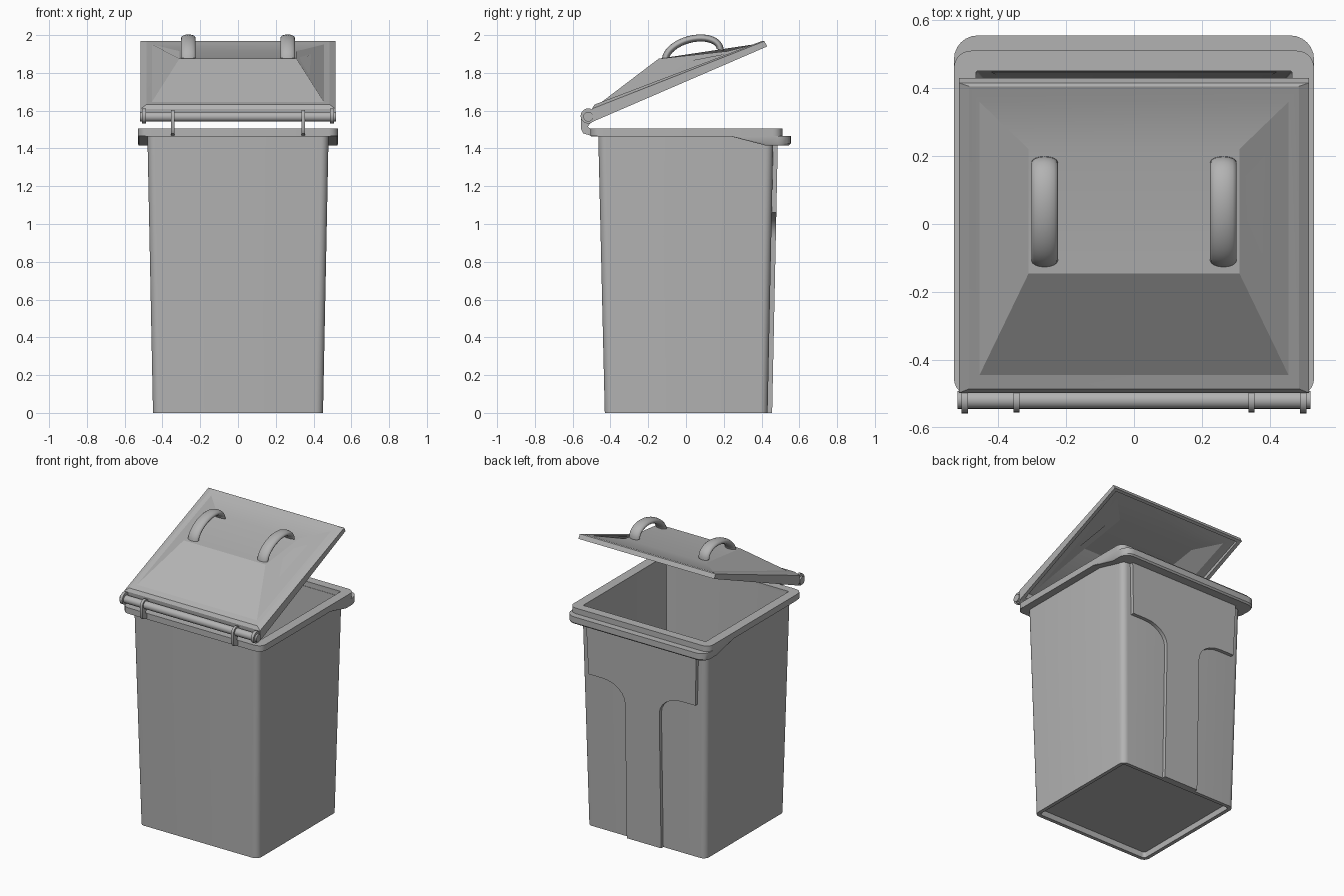
import bpy, bmesh
from math import sin, cos, pi, radians
from mathutils import Vector

if "Cube" in bpy.data.objects:
    bpy.data.objects.remove(bpy.data.objects["Cube"])

grey = bpy.data.materials.new("grey_plastic")
grey.use_nodes = True
COLOUR = (0.45, 0.45, 0.45, 1)
grey.diffuse_color = COLOUR
grey.node_tree.nodes["Principled BSDF"].inputs["Base Color"].default_value = COLOUR


def finish(bm, name, angle=30):
    bmesh.ops.recalc_face_normals(bm, faces=bm.faces)
    mesh = bpy.data.meshes.new(name)
    bm.to_mesh(mesh)
    bm.free()
    mesh.materials.append(grey)
    ob = bpy.data.objects.new(name, mesh)
    bpy.context.collection.objects.link(ob)
    bpy.ops.object.select_all(action='DESELECT')
    ob.select_set(True)
    bpy.context.view_layer.objects.active = ob
    bpy.ops.object.shade_smooth_by_angle(angle=radians(angle))
    return ob


def loft(name, rings, closed=False, angle=30):
    """Skin equal-length rings; cap the ends, or join last to first."""
    bm = bmesh.new()
    rows = [[bm.verts.new(p) for p in ring] for ring in rings]
    pairs = list(zip(rows, rows[1:]))
    if closed:
        pairs.append((rows[-1], rows[0]))
    else:
        bm.faces.new(rows[0])
        bm.faces.new(rows[-1])
    n = len(rows[0])
    for a, b in pairs:
        for i in range(n):
            j = (i + 1) % n
            bm.faces.new((a[i], a[j], b[j], b[i]))
    return finish(bm, name, angle)


def outline(hx, y0, y1, r, z, ys=(), steps=6):
    """Rounded rectangle; z is a height or a function of y; ys adds side points."""
    pts = []
    corners = ((hx - r, y1 - r, 0), (r - hx, y1 - r, 90),
               (r - hx, y0 + r, 180), (hx - r, y0 + r, 270))
    for k, (cx, cy, a0) in enumerate(corners):
        for i in range(steps + 1):
            a = radians(a0 + 90 * i / steps)
            pts.append((cx + r * cos(a), cy + r * sin(a)))
        if k == 1:
            pts += [(-hx, y) for y in reversed(ys)]
    pts += [(hx, y) for y in ys]
    height = z if callable(z) else lambda y: z
    return [(x, y, height(y)) for x, y in pts]


def prism(name, pts, offset, angle=30):
    bm = bmesh.new()
    face = bm.faces.new([bm.verts.new(p) for p in pts])
    new = bmesh.ops.extrude_face_region(bm, geom=[face])["geom"]
    bmesh.ops.translate(bm, vec=Vector(offset),
                        verts=[v for v in new if isinstance(v, bmesh.types.BMVert)])
    return finish(bm, name, angle)


def rod(name, x0, x1, y, z, r, sides=20):
    ring = [(x0, y + r * cos(2 * pi * i / sides), z + r * sin(2 * pi * i / sides))
            for i in range(sides)]
    return prism(name, ring, (x1 - x0, 0, 0), 40)


# Hollow tapered body with a recessed underside
loft("bin_body", [
    outline(0.43, -0.41, 0.41, 0.005, 0.06),
    outline(0.465, -0.45, 0.45, 0.005, 1.49),
    outline(0.48, -0.465, 0.463, 0.04, 1.49),
    outline(0.45, -0.43, 0.432, 0.04, 0),
    outline(0.425, -0.405, 0.407, 0.02, 0),
    outline(0.425, -0.405, 0.407, 0.02, 0.04)])

# Raised back panel, narrow below two arched wheel recesses
half = [(0.13, 0), (0.13, 0.93)]
half += [(0.30 - 0.17 * cos(radians(a)), 0.93 + 0.13 * sin(radians(a)))
         for a in range(15, 91, 15)]
half += [(0.405, 1.06), (0.42, 1.47)]
shape = half + [(-x, z) for x, z in reversed(half)]
prism("back_panel", [(x, 0.456 + 0.021 * z, z) for x, z in shape], (0, -0.04, 0))

# Flat rim around the opening
loft("top_rim", [
    outline(0.465, -0.45, 0.45, 0.005, 1.465),
    outline(0.53, -0.505, 0.51, 0.05, 1.465),
    outline(0.53, -0.505, 0.51, 0.05, 1.505),
    outline(0.465, -0.45, 0.45, 0.005, 1.505)], closed=True)


# Grip lip below the rim, deep at the back and fading along the sides
def lip_bottom(y):
    return 1.463 - 0.047 * min(1, max(0, (y - 0.24) / 0.18))


side_ys = (0.24, 0.42)
loft("grip_lip", [
    outline(0.47, -0.45, 0.455, 0.03, lip_bottom, side_ys),
    outline(0.525, -0.50, 0.545, 0.06, lip_bottom, side_ys),
    outline(0.53, -0.503, 0.555, 0.07, lambda y: lip_bottom(y) + 0.01 * (y > 0.3), side_ys),
    outline(0.53, -0.503, 0.555, 0.07, 1.467, side_ys),
    outline(0.47, -0.45, 0.455, 0.03, 1.467, side_ys)], closed=True)


# Open lid: nested rectangles from the hollow underside round to the raised top
def slab(hx, y0, z0, y1, z1):
    return [(hx, y0, z0), (hx, y1, z1), (-hx, y1, z1), (-hx, y0, z0)]


loft("lid", [
    slab(0.29, -0.13, 1.835, 0.21, 1.89),
    slab(0.43, -0.42, 1.625, 0.35, 1.928),
    slab(0.49, -0.47, 1.60, 0.40, 1.945),
    slab(0.49, -0.465, 1.556, 0.41, 1.933),
    slab(0.515, -0.49, 1.543, 0.43, 1.94),
    slab(0.515, -0.497, 1.61, 0.415, 1.968),
    slab(0.485, -0.485, 1.632, 0.405, 1.970),
    slab(0.455, -0.445, 1.647, 0.36, 1.951),
    slab(0.31, -0.145, 1.875, 0.22, 1.915)], angle=12)

# Hinge bar, its end collars and the bracket hooks fixed to the rim
HY, HZ = -0.518, 1.568
rod("hinge_bar", -0.52, 0.52, HY, HZ, 0.026)
for side, s in (("left", 1), ("right", -1)):
    rod(side + "_hinge_collar", s * 0.488, s * 0.508, HY, HZ + 0.004, 0.04)
    hook = [(HY + 0.037 * cos(radians(a)), HZ + 0.037 * sin(radians(a)))
            for a in range(0, 181, 20)]
    hook += [(-0.555, 1.50), (-0.545, 1.48), (-0.50, 1.467), (-0.50, 1.50), (-0.52, 1.515)]
    prism(side + "_hinge_hook", [(s * 0.337, y, z) for y, z in hook], (s * 0.018, 0, 0))

    # Arched lid handle with an oval section
    rings = []
    for i in range(21):
        t = pi * (1 - i / 20)
        c = Vector((s * 0.263, 0.036 + 0.145 * cos(t), 1.895 + 0.026 * cos(t) + 0.086 * sin(t)))
        n = Vector((0, 0.086 * cos(t), 0.145 * sin(t) - 0.026 * cos(t))).normalized()
        rings.append([c + Vector((0.039 * cos(u), 0, 0)) + n * 0.019 * sin(u)
                      for u in (2 * pi * k / 16 for k in range(16))])
    loft(side + "_lid_handle", rings, angle=50)
